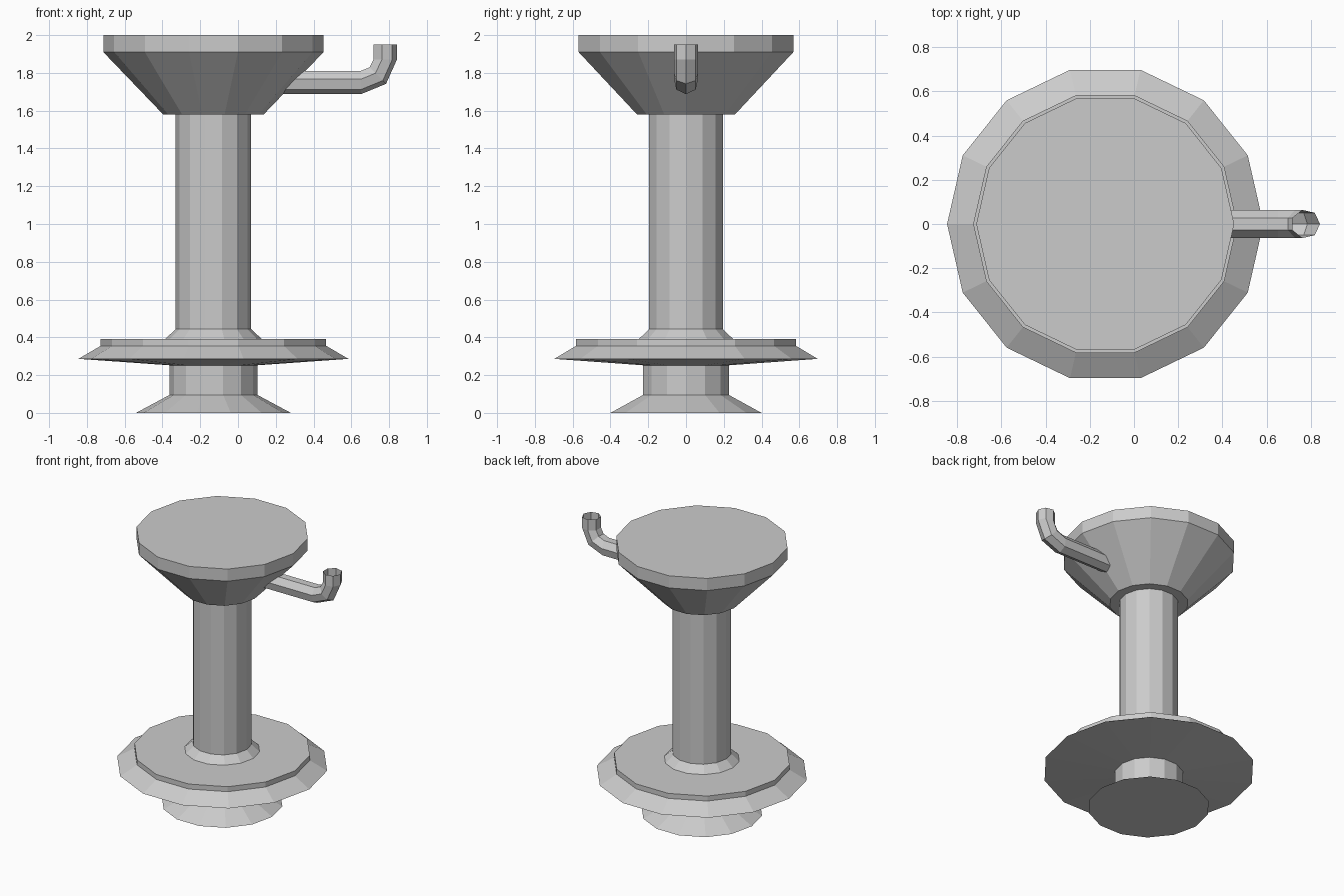
import bpy
import bmesh
from math import sin, cos, pi, radians

if "Cube" in bpy.data.objects:
    bpy.data.objects.remove(bpy.data.objects["Cube"])

AXIS_X = -0.13   # the turned body sits left of the origin
SIDES = 14


def make_object(name, rings, cap_start=False, cap_end=False):
    """Bridge a list of point rings into a flat-shaded object."""
    bm = bmesh.new()
    loops = [[bm.verts.new(p) for p in ring] for ring in rings]
    n = len(loops[0])
    for a, b in zip(loops, loops[1:]):
        for i in range(n):
            j = (i + 1) % n
            bm.faces.new((a[i], a[j], b[j], b[i]))
    if cap_start:
        bm.faces.new(loops[0][::-1])
    if cap_end:
        bm.faces.new(loops[-1])
    mesh = bpy.data.meshes.new(name)
    bm.to_mesh(mesh)
    bm.free()
    obj = bpy.data.objects.new(name, mesh)
    bpy.context.collection.objects.link(obj)
    return obj


def lathe(name, profile, **caps):
    """Turn (radius, z) points around the body axis."""
    rings = [[(AXIS_X + r * cos(2 * pi * i / SIDES), r * sin(2 * pi * i / SIDES), z)
              for i in range(SIDES)] for r, z in profile]
    return make_object(name, rings, **caps)


# Flared foot and short neck
lathe("foot", [(0.41, 0.0), (0.233, 0.095), (0.233, 0.252)], cap_start=True)

# Wide stepped flange with sloping rim
lathe("flange", [(0.233, 0.252), (0.715, 0.286), (0.597, 0.355),
                 (0.597, 0.392), (0.255, 0.392)])

# Column with a chamfered collar at its base
lathe("column", [(0.255, 0.392), (0.2, 0.443), (0.2, 1.58)])

# Conical head with a flat closed top
lathe("head", [(0.2, 1.58), (0.266, 1.58), (0.583, 1.91), (0.583, 2.0)], cap_end=True)

# Open seven-sided spout: stations are x, z and direction of travel
PIPE_R, PIPE_SIDES = 0.065, 7
stations = [(0.20, 1.752, 0), (0.65, 1.752, 0), (0.738, 1.788, 45),
            (0.776, 1.87, 90), (0.776, 1.95, 90)]
rings = []
for x, z, deg in stations:
    a = radians(deg)
    ring = []
    for i in range(PIPE_SIDES):
        t = 2 * pi * i / PIPE_SIDES
        out, side = PIPE_R * cos(t), PIPE_R * sin(t)
        ring.append((x + out * sin(a), side, z - out * cos(a)))
    rings.append(ring)
spout = make_object("spout", rings)
bm = bmesh.new()
bm.from_mesh(spout.data)
# the ring order winds inward here, so turn the spout faces outward
bm.faces.ensure_lookup_table()
f = bm.faces[0]
c = f.calc_center_median()
if f.normal.y * c.y + f.normal.z * (c.z - 1.752) < 0:
    bmesh.ops.reverse_faces(bm, faces=bm.faces[:])
bm.to_mesh(spout.data)
bm.free()
